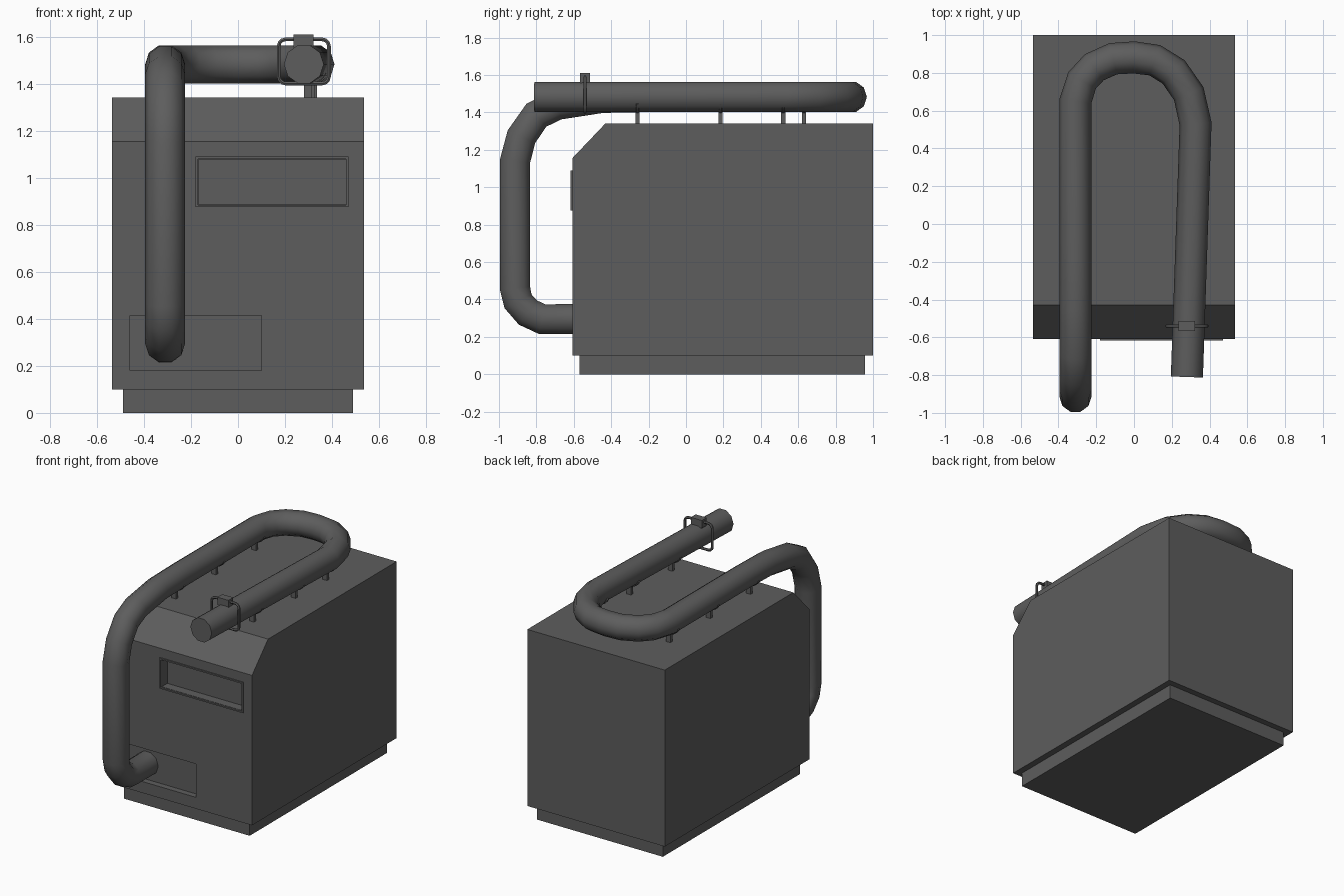
import bpy, bmesh, math
from mathutils import Vector

if "Cube" in bpy.data.objects:
    bpy.data.objects.remove(bpy.data.objects["Cube"])


def mesh_object(name, bm):
    bmesh.ops.recalc_face_normals(bm, faces=bm.faces)
    me = bpy.data.meshes.new(name)
    bm.to_mesh(me)
    bm.free()
    ob = bpy.data.objects.new(name, me)
    bpy.context.collection.objects.link(ob)
    return ob


def box(name, lo, hi):
    bm = bmesh.new()
    bmesh.ops.create_cube(bm, size=1)
    for v in bm.verts:
        v.co = Vector([(a + b) / 2 + c * (b - a) for a, b, c in zip(lo, hi, v.co)])
    return mesh_object(name, bm)


def extrude_profile(name, yz, x0, x1):
    bm = bmesh.new()
    face = bm.faces.new([bm.verts.new((x0, y, z)) for y, z in yz])
    out = bmesh.ops.extrude_face_region(bm, geom=[face])
    for v in out["geom"]:
        if isinstance(v, bmesh.types.BMVert):
            v.co.x = x1
    return mesh_object(name, bm)


def select(ob):
    bpy.ops.object.select_all(action="DESELECT")
    ob.select_set(True)
    bpy.context.view_layer.objects.active = ob


def cut(ob, lo, hi):
    cutter = box("cutter", lo, hi)
    cutter.hide_render = True
    mod = ob.modifiers.new("recess", "BOOLEAN")
    mod.operation = "DIFFERENCE"
    mod.solver = "EXACT"
    mod.object = cutter
    select(ob)
    bpy.ops.object.modifier_apply(modifier=mod.name)
    bpy.data.objects.remove(cutter)


def tube(name, pts, radius, res, closed=False):
    cu = bpy.data.curves.new(name, "CURVE")
    cu.dimensions = "3D"
    cu.bevel_depth = radius
    cu.bevel_resolution = res
    cu.use_fill_caps = not closed
    sp = cu.splines.new("POLY")
    sp.points.add(len(pts) - 1)
    for p, co in zip(sp.points, pts):
        p.co = (*co, 1)
    sp.use_cyclic_u = closed
    ob = bpy.data.objects.new(name, cu)
    bpy.context.collection.objects.link(ob)
    select(ob)
    bpy.ops.object.convert(target="MESH")
    ob = bpy.context.object
    bpy.ops.object.shade_smooth_by_angle(angle=math.radians(50))
    return ob


# Plinth and cabinet with bevelled front top edge
box("plinth", (-0.49, -0.57, 0), (0.49, 0.957, 0.12))
cabinet = extrude_profile("cabinet", [(-0.608, 0.1), (1, 0.1), (1, 1.342), (-0.43, 1.342), (-0.608, 1.155)],
                          -0.535, 0.535)

# Vent opening and pipe inlet recess
cut(cabinet, (-0.168, -0.7, 0.887), (0.465, -0.545, 1.078))
cut(cabinet, (-0.46, -0.7, 0.18), (0.10, -0.565, 0.415))

# Raised frame around the vent
frame = box("vent_frame", (-0.18, -0.617, 0.875), (0.47, -0.600, 1.09))
cut(frame, (-0.17, -0.7, 0.885), (0.46, -0.5, 1.08))

# Exhaust pipe: out of the front, up, over the roof, U-turn and back
X, Z = -0.31, 1.483
path = [(X, y, z) for y, z in [
    (-0.55, 0.295), (-0.77, 0.295), (-0.845, 0.33), (-0.898, 0.39), (-0.914, 0.46), (-0.914, 1.14),
    (-0.88, 1.27), (-0.80, 1.385), (-0.69, 1.44), (-0.45, 1.478), (-0.2, Z)]]
path += [(x, y, Z) for x, y in [
    (X, 0.65), (-0.275, 0.76), (-0.21, 0.83), (-0.11, 0.875), (0, 0.882), (0.11, 0.867), (0.21, 0.805),
    (0.29, 0.69), (0.326, 0.53), (0.28, -0.81)]]
tube("exhaust_pipe", path, 0.085, 3)

# Posts on the roof, each with a curved cradle hugging the underside of the pipe
for side, spots in (("left", [(X, -0.26), (X, 0.185), (X, 0.63)]),
                    ("right", [(0.297, -0.26), (0.309, 0.185), (0.319, 0.52)])):
    for i, (x, y) in enumerate(spots):
        box(f"{side}_post_{i + 1}", (x - 0.017, y - 0.011, 1.33), (x + 0.017, y + 0.011, 1.41))
        arc = [math.radians(205 + 13 * k) for k in range(11)]
        tube(f"{side}_cradle_{i + 1}",
             [(x + 0.079 * math.cos(a), y, Z + 0.079 * math.sin(a)) for a in arc], 0.01, 1)

# Wire clamp near the pipe outlet, rounded rectangle with a top block
cx, cz, hw, hh, r = 0.28, 1.495, 0.107, 0.094, 0.03
ring = []
for q, (sx, sz) in enumerate([(1, 1), (-1, 1), (-1, -1), (1, -1)]):
    for k in range(4):
        a = math.radians(90 * q + 30 * k)
        ring.append((cx + sx * (hw - r) + r * math.cos(a), -0.54, cz + sz * (hh - r) + r * math.sin(a)))
tube("pipe_clamp", ring, 0.009, 1, closed=True)
box("clamp_block", (0.236, -0.567, 1.555), (0.322, -0.513, 1.61))

# Dark painted metal on everything
metal = bpy.data.materials.new("dark_metal")
metal.diffuse_color = (0.11, 0.11, 0.11, 1)
metal.use_nodes = True
metal.node_tree.nodes["Principled BSDF"].inputs["Base Color"].default_value = metal.diffuse_color
for ob in bpy.data.objects:
    ob.data.materials.clear()
    ob.data.materials.append(metal)
